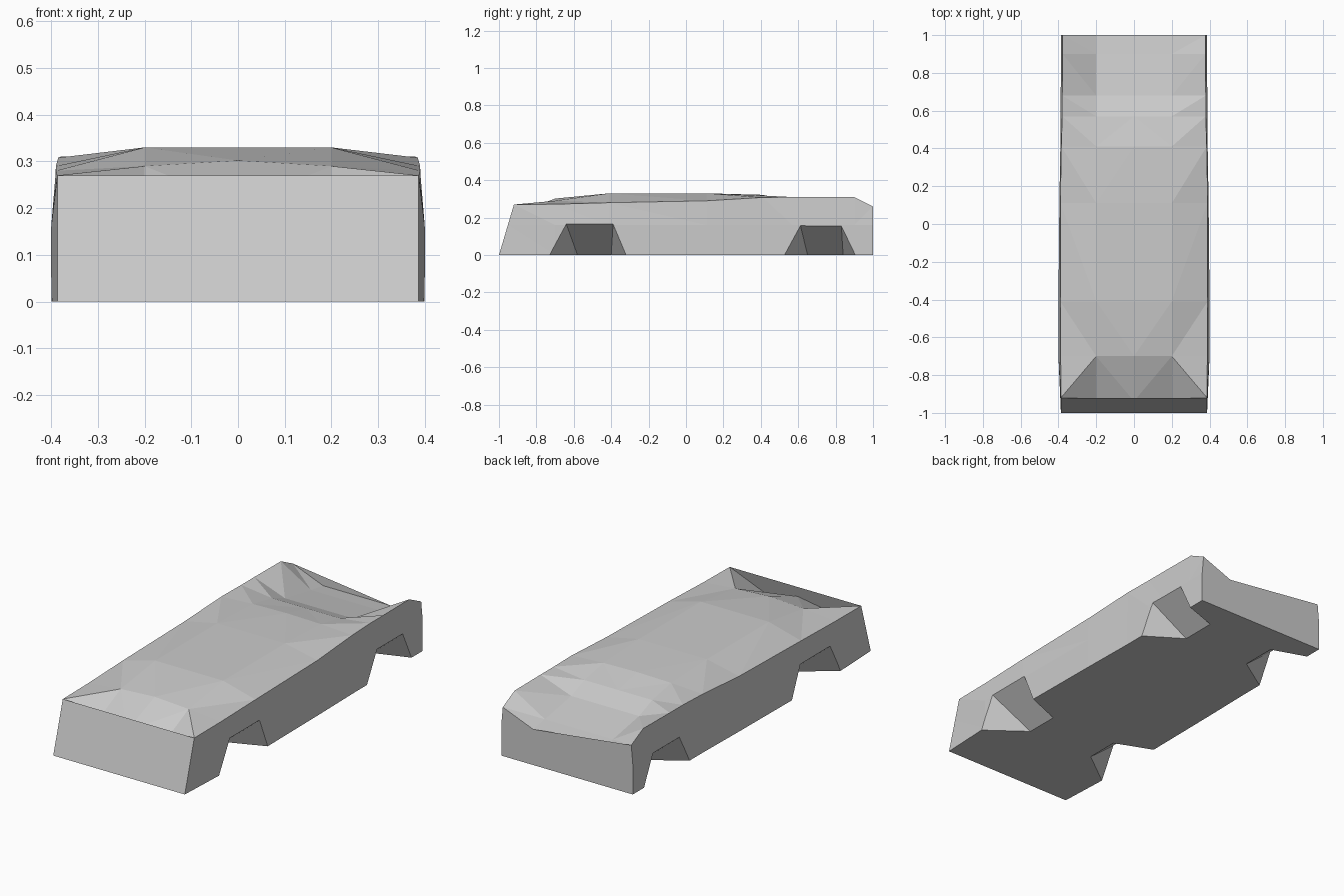
import bpy, bmesh

if "Cube" in bpy.data.objects:
    bpy.data.objects.remove(bpy.data.objects["Cube"])

paint = bpy.data.materials.new("grey body")
paint.diffuse_color = (0.6, 0.6, 0.6, 1)
paint.use_nodes = True
paint.node_tree.nodes["Principled BSDF"].inputs["Base Color"].default_value = paint.diffuse_color


def make_object(name, bm):
    bmesh.ops.recalc_face_normals(bm, faces=bm.faces)
    mesh = bpy.data.meshes.new(name)
    bm.to_mesh(mesh)
    bm.free()
    mesh.materials.append(paint)
    obj = bpy.data.objects.new(name, mesh)
    bpy.context.collection.objects.link(obj)
    return obj


# Cross-sections: y, half width low, half width at shoulder,
# shoulder height, height at x = 0.2, height at the centre
STATIONS = [
    (-1.00, .387, .387, .270, .170, .210),
    (-0.70, .400, .388, .272, .290, .302),
    (-0.41, .400, .390, .280, .330, .330),
    (0.11, .395, .390, .290, .330, .330),
    (0.41, .390, .385, .308, .318, .322),
    (0.57, .390, .380, .310, .288, .288),
    (0.68, .388, .380, .310, .245, .245),
    (0.90, .387, .378, .310, .205, .205),
    (1.00, .387, .378, .260, .190, .190),
]

# Body shell lofted through the sections, with a leaning nose
bm = bmesh.new()
rings = []
for y, low, top, z_side, z_mid, z_centre in STATIONS:
    half = [(low, 0), (low, .16), (top, z_side), (.2, z_mid)]
    outline = half + [(0, z_centre)] + [(-x, z) for x, z in reversed(half)]
    lean = 0.296 if y == -1 else 0
    rings.append([bm.verts.new((x, y + lean * z, z)) for x, z in outline])
for a, b in zip(rings, rings[1:]):
    for i in range(len(a)):
        j = (i + 1) % len(a)
        bm.faces.new((a[i], a[j], b[j], b[i]))
for end in (rings[0], rings[-1]):
    bm.faces.new(end)
bmesh.ops.triangulate(bm, faces=bm.faces[:])
body = make_object("car_body", bm)


# Wedge-shaped wheel wells, cut on both sides
def wheel_well(side, base, roof, inner):
    bm = bmesh.new()
    for x in (.4, .5):
        for y in roof:
            bm.verts.new((side * x, y, .166))
        for y in base:
            for z in (0, -.05):
                bm.verts.new((side * x, y, z))
    for y in inner:
        for z in (0, -.05):
            bm.verts.new((side * .2, y, z))
    bmesh.ops.convex_hull(bm, input=bm.verts[:])
    loose = [v for v in bm.verts if not v.link_faces]
    bmesh.ops.delete(bm, geom=loose, context='VERTS')
    cutter = make_object("wheel_well_cutter", bm)
    cutter.hide_render = True
    return cutter


WELLS = [((-.73, -.32), (-.64, -.39), (-.58, -.40)),
         ((.52, .91), (.61, .83), (.65, .84))]
bpy.context.view_layer.objects.active = body
for side in (-1, 1):
    for base, roof, inner in WELLS:
        cutter = wheel_well(side, base, roof, inner)
        mod = body.modifiers.new("wheel well", 'BOOLEAN')
        mod.operation = 'DIFFERENCE'
        mod.solver = 'EXACT'
        mod.object = cutter
        bpy.ops.object.modifier_apply(modifier=mod.name)
        bpy.data.objects.remove(cutter)
